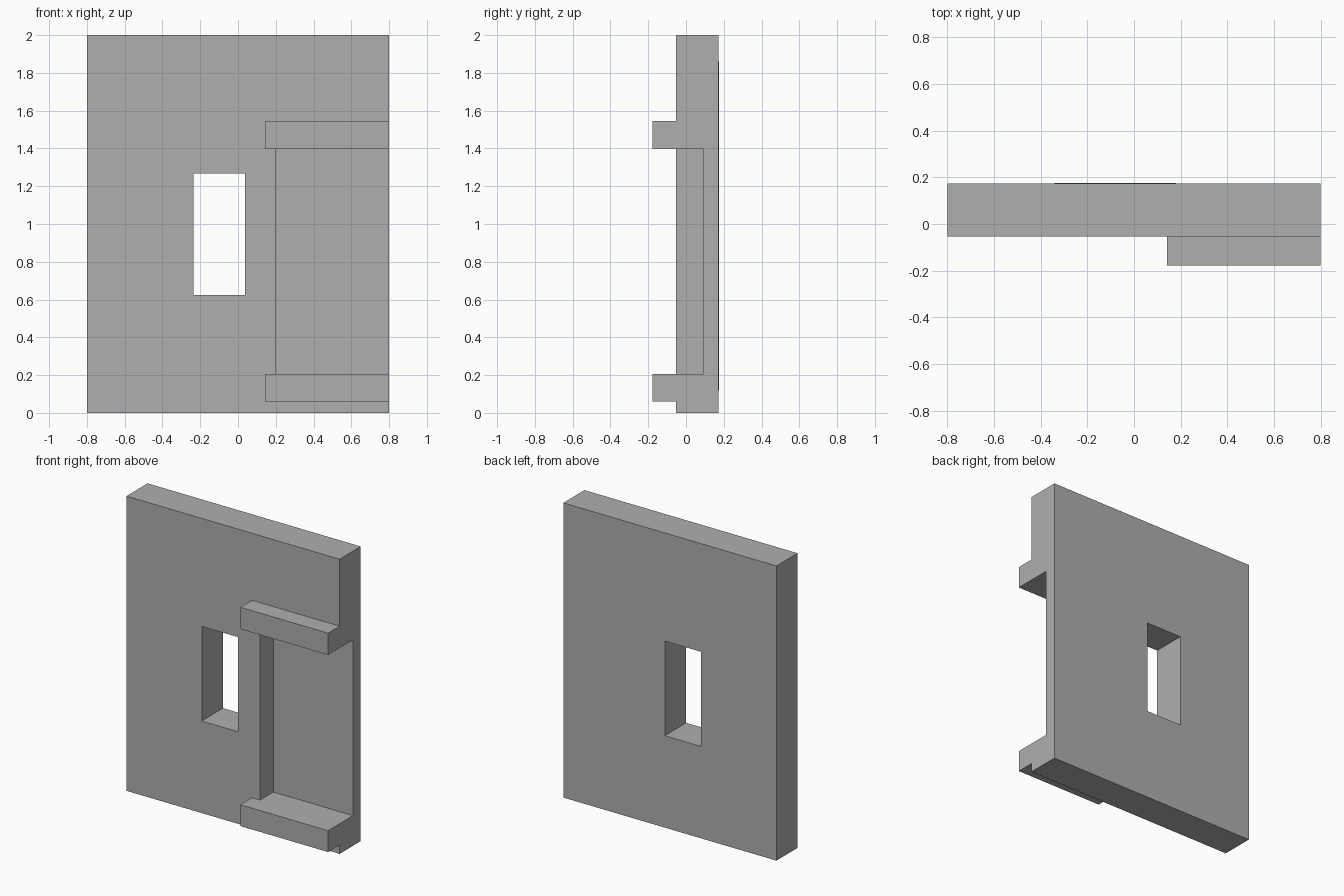
import bpy, bmesh

if "Cube" in bpy.data.objects:
    bpy.data.objects.remove(bpy.data.objects["Cube"])

FRONT, BACK = -0.053, 0.173

# Dark grey for every part
grey = bpy.data.materials.new("dark_grey")
grey.diffuse_color = (0.43, 0.43, 0.43, 1)
grey.use_nodes = True
grey.node_tree.nodes["Principled BSDF"].inputs["Base Color"].default_value = grey.diffuse_color


def finish(name, bm):
    bmesh.ops.recalc_face_normals(bm, faces=bm.faces)
    mesh = bpy.data.meshes.new(name)
    bm.to_mesh(mesh)
    bm.free()
    mesh.materials.append(grey)
    obj = bpy.data.objects.new(name, mesh)
    bpy.context.collection.objects.link(obj)
    return obj


def box(name, x, y, z):
    bm = bmesh.new()
    bmesh.ops.create_cube(bm, size=1)
    for v in bm.verts:
        v.co = [r[0] if c < 0 else r[1] for c, r in zip(v.co, (x, y, z))]
    return finish(name, bm)


# Wall panel: four rectangular loops bridged around the window opening
bm = bmesh.new()


def loop(x0, x1, z0, z1, y):
    return [bm.verts.new((x, y, z)) for x, z in
            ((x0, z0), (x1, z0), (x1, z1), (x0, z1))]


outer = (-0.8, 0.8, 0, 2)
window = (-0.235, 0.036, 0.625, 1.267)
# the back face rises very slightly towards the window
rings = [loop(*outer, FRONT), loop(*outer, BACK),
         loop(*window, BACK + 0.002), loop(*window, FRONT)]
for i in range(4):
    a, b = rings[i], rings[(i + 1) % 4]
    for j in range(4):
        k = (j + 1) % 4
        bm.faces.new((a[j], a[k], b[k], b[j]))
wall = finish("wall_panel", bm)

# Recess cut into the front, open at the right edge
cutter = box("recess_cutter", (0.202, 1.0), (-0.3, 0.09), (0.205, 1.397))
cutter.hide_render = True
cutter.hide_viewport = True
mod = wall.modifiers.new("recess", 'BOOLEAN')
mod.operation = 'DIFFERENCE'
mod.solver = 'EXACT'
mod.object = cutter

# Bake the cut and remove the helper
cut_mesh = bpy.data.meshes.new_from_object(
    wall.evaluated_get(bpy.context.evaluated_depsgraph_get()))
wall.modifiers.clear()
wall.data = cut_mesh
bpy.data.objects.remove(cutter)

# Ledges above and below the recess
for name, z in (("upper_ledge", (1.397, 1.545)), ("lower_ledge", (0.06, 0.205))):
    box(name, (0.142, 0.8), (-0.177, FRONT), z)
